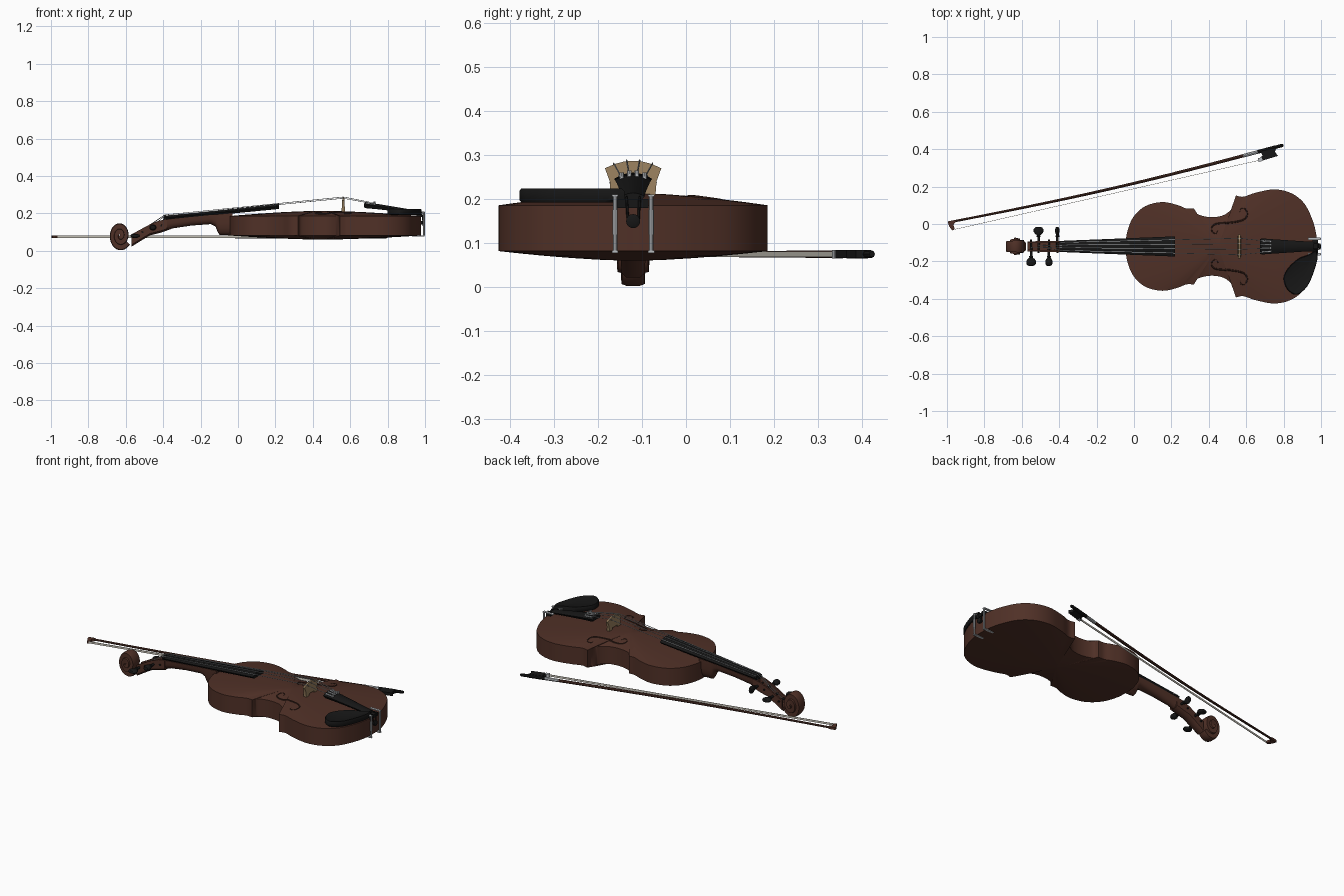
import bpy, bmesh, math
from mathutils import Vector

if "Cube" in bpy.data.objects:
    bpy.data.objects.remove(bpy.data.objects["Cube"])

CY = -0.12  # violin centre line


def material(name, r, g, b):
    m = bpy.data.materials.new(name)
    m.diffuse_color = (r, g, b, 1)
    m.use_nodes = True
    m.node_tree.nodes["Principled BSDF"].inputs["Base Color"].default_value = m.diffuse_color
    return m


BROWN = material("varnished_brown", 0.080, 0.030, 0.020)
DARK = material("dark_brown", 0.030, 0.012, 0.008)
BLACK = material("ebony_black", 0.008, 0.008, 0.008)
TAN = material("pale_maple", 0.32, 0.22, 0.115)
SILVER = material("silver", 0.5, 0.52, 0.54)
HAIR = material("bow_hair_white", 0.6, 0.57, 0.5)


def finish(name, bm, mat, angle=40):
    bmesh.ops.recalc_face_normals(bm, faces=bm.faces)
    me = bpy.data.meshes.new(name)
    bm.to_mesh(me)
    bm.free()
    ob = bpy.data.objects.new(name, me)
    bpy.context.collection.objects.link(ob)
    me.materials.append(mat)
    bpy.ops.object.select_all(action='DESELECT')
    ob.select_set(True)
    bpy.context.view_layer.objects.active = ob
    bpy.ops.object.shade_smooth_by_angle(angle=math.radians(angle))
    return ob


def loft(name, rings, mat, angle=40):
    """Skin a list of equal closed rings and cap both ends."""
    bm = bmesh.new()
    vs = [[bm.verts.new(p) for p in r] for r in rings]
    n = len(vs[0])
    for a, b in zip(vs, vs[1:]):
        for i in range(n):
            bm.faces.new((a[i], a[(i + 1) % n], b[(i + 1) % n], b[i]))
    bm.faces.new(vs[0])
    bm.faces.new(vs[-1])
    return finish(name, bm, mat, angle)


def tube(name, pts, radii, mat, n=8):
    pts = [Vector(p) for p in pts]
    if not isinstance(radii, (list, tuple)):
        radii = [radii] * len(pts)
    rings = []
    for i, p in enumerate(pts):
        d = (pts[min(i + 1, len(pts) - 1)] - pts[max(i - 1, 0)]).normalized()
        up = Vector((1, 0, 0)) if abs(d.z) > 0.9 else Vector((0, 0, 1))
        u = d.cross(up).normalized()
        w = d.cross(u)
        rings.append([p + radii[i] * (u * math.cos(k * math.tau / n) + w * math.sin(k * math.tau / n))
                      for k in range(n)])
    return loft(name, rings, mat)


def spline(pts, steps=6, first=None, last=None):
    """Catmull-Rom curve through 2D points."""
    p = [Vector(q) for q in pts]
    ext = [Vector(first) if first else 2 * p[0] - p[1]] + p + [Vector(last) if last else 2 * p[-1] - p[-2]]
    out = []
    for i in range(1, len(ext) - 2):
        a, b, c, d = ext[i - 1:i + 3]
        for k in range(steps):
            t = k / steps
            out.append(0.5 * (2 * b + (c - a) * t + (2 * a - 5 * b + 4 * c - d) * t * t
                              + (3 * b - a - 3 * c + d) * t ** 3))
    return out + [p[-1]]


def prism(name, outline, z0, z1, mat):
    return loft(name, [[(x, y, z) for x, y in outline] for z in (z0, z1)], mat)


# body: bouts and waist outline, with arched back and belly
upper = spline([(-.043, 0), (-.038, .07), (-.005, .155), (.06, .215), (.15, .237), (.23, .222),
                (.28, .203), (.32, .203)], first=(-.038, -.07))
waist = spline([(.32, .203), (.335, .176), (.38, .16), (.43, .157), (.48, .168), (.52, .198),
                (.538, .235), (.545, .272)])
lower = spline([(.545, .272), (.585, .266), (.65, .287), (.75, .305), (.84, .285), (.91, .23),
                (.955, .14), (.975, .06), (.978, 0)], last=(.975, -.06))
half = upper[:-1] + waist[:-1] + lower
outline = [(p.x, p.y) for p in half] + [(p.x, -p.y) for p in half[-2:0:-1]]
levels = (.06, .25, .45, .65, .82, .94, 1)
steps = [(t, .082 - .022 * (1 - t ** 1.6)) for t in levels] + \
        [(t, .186 + .028 * (1 - t ** 1.6)) for t in reversed(levels)]
body = loft("body", [[(.45 + (x - .45) * t, CY + y * t, z) for x, y in outline] for t, z in steps], BROWN)


def belly_z(x, y):
    hit, loc, _, _ = body.ray_cast((x, y, 1), (0, 0, -1))
    return loc.z if hit else .19


# sound holes
hole = spline([(.45, .088), (.44, .070), (.42, .076), (.415, .10), (.44, .12), (.52, .127),
               (.585, .142), (.605, .17), (.595, .2), (.572, .2), (.567, .183)], 4)
for side, tag in ((1, "left"), (-1, "right")):
    pts = [(p.x, CY + side * p.y, belly_z(p.x, CY + side * p.y) - .002) for p in hole]
    mid = (len(pts) - 1) / 2
    tube("sound_hole_" + tag, pts, [.006 - .003 * abs(i - mid) / mid for i in range(len(pts))], DARK, 6)

# neck and heel: rounded underside
neck = []
for x, zb, hw in ((-.03, .083, .042), (-.098, .084, .034), (-.108, .10, .034), (-.12, .13, .034),
                  (-.145, .143, .034), (-.25, .135, .032), (-.35, .12, .03), (-.39, .105, .029)):
    zt = .167 + (x + .39) * .1
    neck.append([(x, CY + hw * math.cos(a), zt - (zt - zb) * abs(math.sin(a)) ** .7)
                 for a in [k * math.pi / 10 for k in range(11)]])
loft("neck", neck, BROWN)

# pegbox: open channel
box = []
for x, zb, zt, hw in ((-.38, .108, .168, .03), (-.42, .095, .162, .03), (-.47, .083, .142, .029),
                      (-.52, .053, .115, .028), (-.57, .022, .088, .026)):
    i, f = hw - .009, zb + .022
    box.append([(x, CY + y, z) for y, z in ((-hw, zt), (-hw, zb + .01), (-hw * .6, zb), (hw * .6, zb),
                                           (hw, zb + .01), (hw, zt), (i, zt), (i, f), (-i, f), (-i, zt))])
loft("pegbox", box, BROWN)

# scroll: spiral whose turns widen toward the eye
scroll = []
N = 72
for k in range(N + 1):
    t = k / N
    a = math.radians(-35 - 870 * t)
    r = .083 - .067 * t
    ri = max(r - .034, .001)
    hw = .025 + .022 * t
    c, s = math.cos(a) * .77, math.sin(a)
    scroll.append([(-.63 + q * c, CY + y, .082 + q * s)
                   for q, y in ((r - .004, -hw), (r, -hw * .6), (r, hw * .6), (r - .004, hw), (ri, hw), (ri, -hw))])
loft("scroll", scroll, BROWN)

# pegs: tapered shaft, collar and flat thumb piece in one turned shape
PEGS = ((-.41, .135, 1, .45), (-.455, .125, -1, .75), (-.51, .1, 1, 1), (-.55, .08, -1, 1))
for n, (x, z, side, flat) in enumerate(PEGS):
    prof = ((-.036, .005), (.05, .007), (.052, .011), (.057, .011), (.06, .008), (.066, .018),
            (.078, .026), (.092, .026), (.102, .018), (.105, .006))
    rings = []
    for d, r in prof:
        fx, fz = (flat, 1.2 - flat * .75) if d > .063 else (1, 1)
        rings.append([(x + r * fx * math.cos(k * math.tau / 12), CY + side * d,
                       z + r * fz * math.sin(k * math.tau / 12)) for k in range(12)])
    loft("peg_%d" % (n + 1), rings, BLACK)


# fingerboard, nut and tailpiece: arched bars
def arched_bar(name, stations, mat):
    rings = []
    for x, z0, thick, rise, hw in stations:
        ring = [(x, CY - hw * .75, z0), (x, CY + hw * .75, z0)]
        ring += [(x, CY + hw * u, z0 + thick + rise * (1 - u * u)) for u in (1, .75, .5, .25, 0, -.25, -.5, -.75, -1)]
        rings.append(ring)
    loft(name, rings, mat)


arched_bar("fingerboard", ((-.385, .165, .012, .010, .030), (.22, .224, .014, .014, .054)), BLACK)
arched_bar("nut", ((-.398, .162, .018, .010, .030), (-.384, .162, .018, .012, .030)), BLACK)
arched_bar("tailpiece", ((.675, .232, .012, .010, .040), (.685, .228, .018, .014, .043), (.75, .222, .016, .012, .038),
                         (.90, .205, .010, .010, .028), (.96, .198, .008, .008, .026)), BLACK)
prism("saddle", [(.955, CY - .035), (.985, CY - .035), (.985, CY + .035), (.955, CY + .035)], .18, .2, BLACK)

# bridge: thin plate with two feet and an arched crown
side = [(0, .222), (.022, .222), (.028, .206), (.05, .206), (.052, .222), (.053, .24), (.064, .27)]
crown = [(.064 * u, .287 - .017 * u * u) for u in (.66, .33, 0)]
right = side + crown
shape = right + [(-y, z) for y, z in right[-2:0:-1]]
loft("bridge", [[(x + (z - .2) * s, CY + y, z) for y, z in shape]
                for x, s in ((.553, .06), (.573, -.06))], TAN)

# strings and fine tuners
for n, u in enumerate((1, 1 / 3, -1 / 3, -1)):
    peg = PEGS[(0, 2, 3, 1)[n]]
    tube("string_%d" % (n + 1), [(peg[0], CY + .012 * u, peg[1] + .007), (-.392, CY + .021 * u, .193 - .006 * u * u),
                                 (.563, CY + .044 * u, .289 - .008 * u * u),
                                 (.70, CY + .03 * u, .262 - .006 * u * u)], .0018, SILVER, 6)
    tube("fine_tuner_%d" % (n + 1), [(.73, CY + .026 * u, .235), (.73, CY + .026 * u, .265 - .005 * u * u)], .005, SILVER)
    tube("tuner_arm_%d" % (n + 1), [(.685, CY + .03 * u, .259 - .006 * u * u),
                                    (.735, CY + .026 * u, .254 - .006 * u * u)], .004, SILVER, 6)

# tail cords and end button
for s in (-1, 1):
    tube("tail_cord", [(.93, CY + .015 * s, .205), (.985, CY + .015 * s, .204), (.988, CY + .012 * s, .155)], .003, BLACK, 6)
tube("end_button", [(.96, CY, .15), (.985, CY, .15), (.987, CY, .15), (.996, CY, .15), (.999, CY, .15)],
     [.009, .009, .016, .016, .010], BLACK, 16)

# chin rest with its clamp
pts = spline([(.975, -.02), (.93, -.045), (.88, -.065), (.825, -.115), (.80, -.17), (.82, -.23), (.87, -.258),
              (.925, -.215), (.96, -.14), (.982, -.06), (.975, -.02)], 4)[:-1]
cx, cy = .895, -.16
loft("chin_rest", [[(cx + (p.x - cx) * t, CY + cy + (p.y - cy) * t, z) for p in pts]
                   for t, z in ((.94, .192), (1, .198), (1, .218), (.96, .224), (.8, .22), (.4, .214))], BLACK)
for s in (-1, 1):
    y = CY + .041 * s
    tube("clamp_rod", [(.994, y, .083), (.994, y, .208)], .005, SILVER)
    tube("clamp_barrel", [(.994, y, .12), (.994, y, .175)], .006, SILVER)
    for z in (.078, .206):
        prism("clamp_foot", [(.93, y - .007), (.998, y - .007), (.998, y + .007), (.93, y + .007)], z, z + .005, SILVER)


# bow: laid out by distance along the stick and offset toward the hair
def bow(s, o, z=.075):
    return (-1 + .974 * s + .2247 * o + .005, .008 + .2247 * s - .974 * o, z)


def bow_s(s):
    return .02 * math.sin(math.pi * s / 1.84)


stick = [1.78 * k / 16 for k in range(17)]
tube("bow_stick", [bow(s, bow_s(s)) for s in stick], [.006 + .003 * s / 1.78 for s in stick], BROWN)
tube("bow_grip", [bow(s, bow_s(s)) for s in (1.70, 1.80)], .010, BLACK)
tube("bow_winding", [bow(s, bow_s(s)) for s in (1.62, 1.70)], .0095, SILVER)
tube("bow_screw", [bow(s, bow_s(s)) for s in (1.80, 1.835, 1.842)], [.009, .009, .006], BLACK)


def bow_plate(name, shape, half_z, mat):
    loft(name, [[bow(s, o, .075 + dz) for s, o in shape] for dz in (-half_z, half_z)], mat)


bow_plate("bow_head", [(0, -.006), (.04, -.005), (.04, .008), (.026, .018), (.028, .042), (.012, .046), (.002, .02)], .007, BROWN)
bow_plate("bow_frog", [(1.715, .01), (1.80, .008), (1.79, .025), (1.80, .05), (1.70, .056), (1.70, .04), (1.72, .03)], .009, BLACK)
bow_plate("bow_ferrule", [(1.692, .038), (1.715, .038), (1.715, .058), (1.692, .058)], .0095, SILVER)
bow_plate("bow_hair", [(.02, .043), (1.70, .049), (1.70, .051), (.02, .045)], .006, HAIR)
